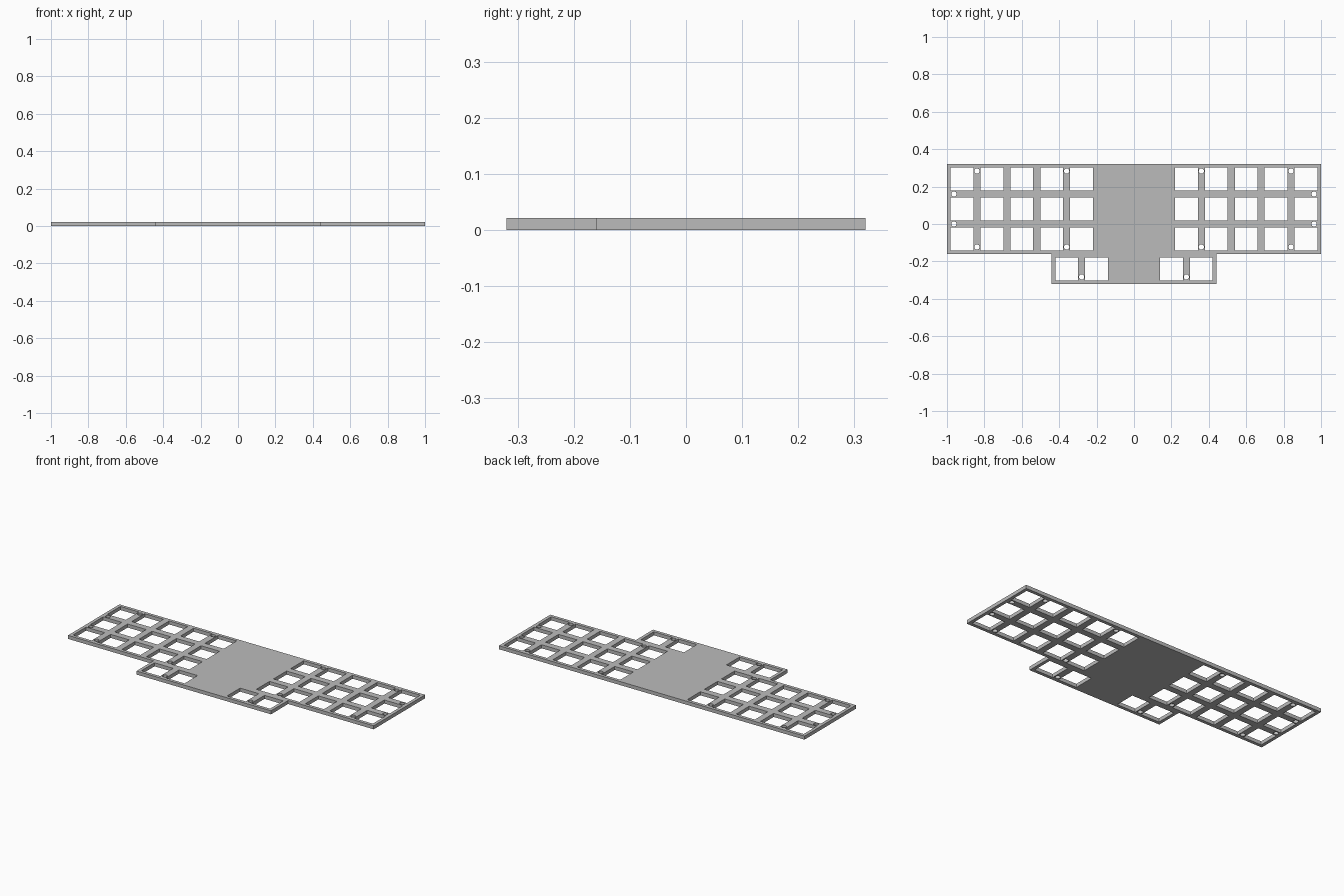
import bpy
import math

if "Cube" in bpy.data.objects:
    bpy.data.objects.remove(bpy.data.objects["Cube"], do_unlink=True)

PITCH = 0.16
CUTOUT = 0.122
THICK = 0.021
SCREW_RADIUS = 0.014

grey = bpy.data.materials.new("plate_grey")
grey.use_nodes = True
grey.diffuse_color = (0.5, 0.5, 0.5, 1)
grey.node_tree.nodes["Principled BSDF"].inputs["Base Color"].default_value = (0.5, 0.5, 0.5, 1)

outline = bpy.data.curves.new("plate_outline", "CURVE")
outline.dimensions = "2D"
outline.fill_mode = "BOTH"
outline.extrude = THICK / 2


def add_loop(points):
    spline = outline.splines.new("POLY")
    spline.points.add(len(points) - 1)
    for point, (x, y) in zip(spline.points, points):
        point.co = (x, y, 0, 1)
    spline.use_cyclic_u = True


def add_switch_cutout(x, y):
    h = CUTOUT / 2
    add_loop([(x - h, y - h), (x + h, y - h), (x + h, y + h), (x - h, y + h)])


def add_screw_hole(x, y, sides=24):
    angles = [2 * math.pi * i / sides for i in range(sides)]
    add_loop([(x + SCREW_RADIUS * math.cos(a), y + SCREW_RADIUS * math.sin(a)) for a in angles])


# Outer edge: wide upper block with a narrower thumb block below
half = [(0.44, -0.32), (0.44, -0.16), (1, -0.16), (1, 0.32)]
add_loop(half + [(-x, y) for x, y in reversed(half)])

for side in (-1, 1):
    # Main switch grid: five columns by three rows
    for column in range(5):
        for row in range(3):
            add_switch_cutout(side * (0.28 + column * PITCH), 0.24 - row * PITCH)
    # Thumb switches
    for x in (0.20, 0.36):
        add_switch_cutout(side * x, -0.24)
    # Mounting screw holes
    for x, y in [(0.84, 0.283), (0.36, 0.283), (0.963, 0.16), (0.963, 0),
                 (0.84, -0.123), (0.36, -0.123), (0.28, -0.283)]:
        add_screw_hole(side * x, y)

# Turn the filled outline into a solid mesh standing on the ground
source = bpy.data.objects.new("plate_outline", outline)
bpy.context.collection.objects.link(source)
bpy.context.view_layer.update()
evaluated = source.evaluated_get(bpy.context.evaluated_depsgraph_get())
mesh = bpy.data.meshes.new_from_object(evaluated)
bpy.data.objects.remove(source, do_unlink=True)

mesh.name = "switch_plate"
mesh.materials.clear()
mesh.materials.append(grey)
plate = bpy.data.objects.new("switch_plate", mesh)
plate.location.z = THICK / 2
bpy.context.collection.objects.link(plate)
for polygon in mesh.polygons:
    polygon.use_smooth = False
